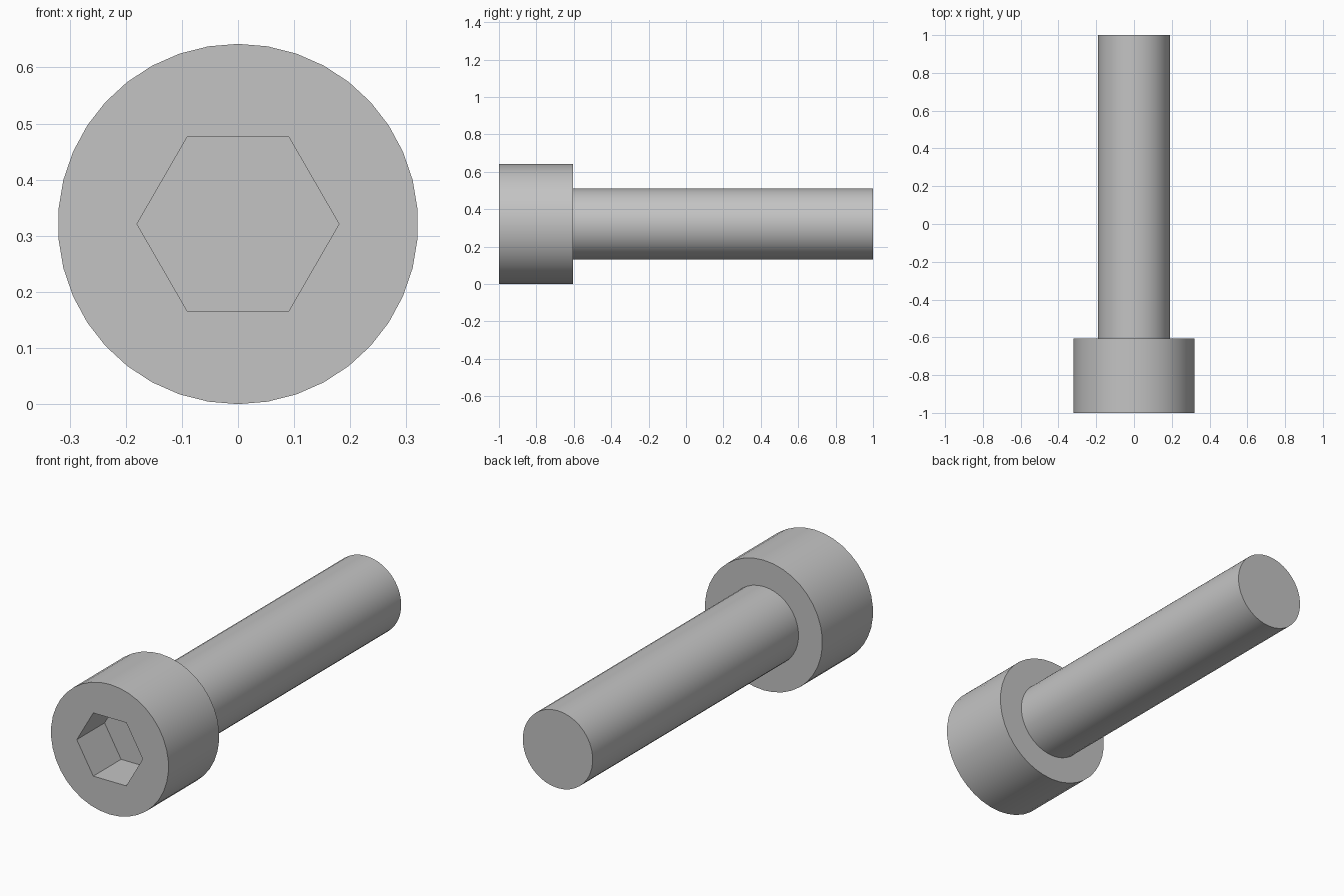
import bpy, bmesh, math

old = bpy.data.objects.get("Cube")
if old:
    bpy.data.objects.remove(old, do_unlink=True)

SIDES = 38
HEAD_R, SHAFT_R = 0.321, 0.191
FRONT, SHOULDER, TIP = -1.0, -0.605, 1.0
SOCKET_R, SOCKET_FLOOR = 0.18, -0.783

steel = bpy.data.materials.new("grey_steel")
steel.use_nodes = True
colour = (0.55, 0.55, 0.55, 1)
steel.diffuse_color = colour
steel.node_tree.nodes["Principled BSDF"].inputs["Base Color"].default_value = colour


def ring(bm, radius, sides, y, start):
    """Ring of vertices around the screw axis, which runs along y."""
    angles = [start + math.tau * i / sides for i in range(sides)]
    return [bm.verts.new((radius * math.cos(a), y, HEAD_R + radius * math.sin(a)))
            for a in angles]


def loft(bm, a, b):
    """Quads between two rings with equal sides."""
    n = len(a)
    for i in range(n):
        j = (i + 1) % n
        bm.faces.new((a[i], a[j], b[j], b[i]))


def loop_edges(bm, verts):
    return [bm.edges.get((v, verts[i - 1])) for i, v in enumerate(verts)]


def finish(bm, name):
    bmesh.ops.recalc_face_normals(bm, faces=bm.faces)
    mesh = bpy.data.meshes.new(name)
    bm.to_mesh(mesh)
    bm.free()
    mesh.materials.append(steel)
    obj = bpy.data.objects.new(name, mesh)
    bpy.context.collection.objects.link(obj)
    bpy.ops.object.select_all(action="DESELECT")
    obj.select_set(True)
    bpy.context.view_layer.objects.active = obj
    bpy.ops.object.shade_smooth_by_angle(angle=math.radians(30))


# Cylindrical head with a hexagonal socket
bm = bmesh.new()
inner = ring(bm, SHAFT_R, SIDES, SHOULDER, math.pi / 2)
back = ring(bm, HEAD_R, SIDES, SHOULDER, math.pi / 2)
front = ring(bm, HEAD_R, SIDES, FRONT, math.pi / 2)
hex_rim = ring(bm, SOCKET_R, 6, FRONT, 0)
hex_floor = ring(bm, SOCKET_R, 6, SOCKET_FLOOR, 0)
loft(bm, inner, back)
loft(bm, back, front)
loft(bm, hex_rim, hex_floor)
bm.faces.new(hex_floor)
bmesh.ops.triangle_fill(bm, use_beauty=True, normal=(0, -1, 0),
                        edges=loop_edges(bm, front) + loop_edges(bm, hex_rim))
finish(bm, "head")

# Plain shaft with a flat tip
bm = bmesh.new()
root = ring(bm, SHAFT_R, SIDES, SHOULDER, math.pi / 2)
tip = ring(bm, SHAFT_R, SIDES, TIP, math.pi / 2)
loft(bm, root, tip)
bm.faces.new(tip)
finish(bm, "shaft")
